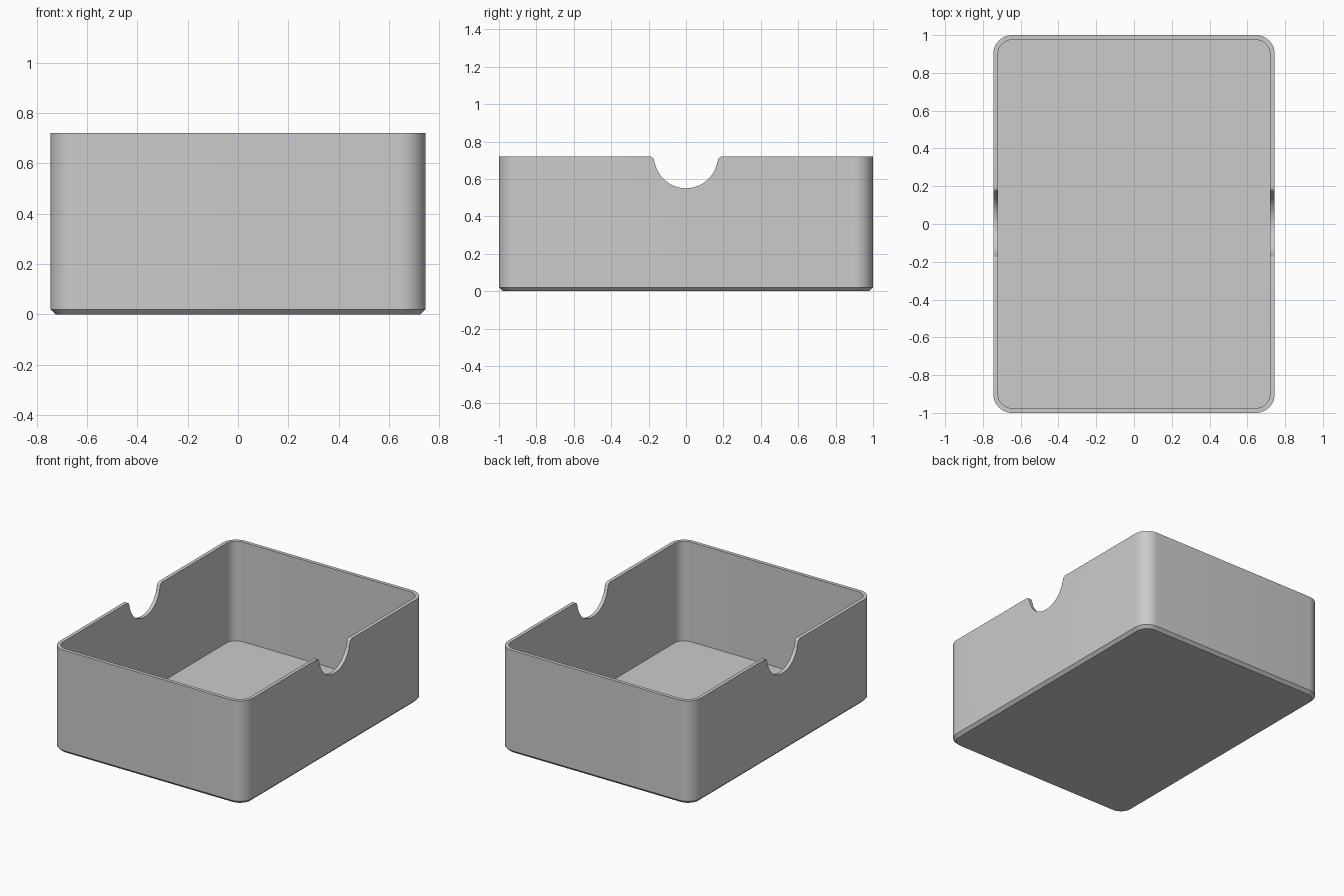
import bpy, bmesh, math

cube = bpy.data.objects.get("Cube")
if cube:
    bpy.data.objects.remove(cube, do_unlink=True)

HALF_X, HALF_Y, HEIGHT = 0.745, 1.0, 0.72
WALL, FLOOR, RADIUS, CHAMFER = 0.025, 0.025, 0.1, 0.02
NOTCH, FILLET = 0.17, 0.025

gray = bpy.data.materials.new("light gray")
gray.use_nodes = True
color = (0.6, 0.6, 0.6, 1)
gray.diffuse_color = color
gray.node_tree.nodes["Principled BSDF"].inputs["Base Color"].default_value = color


def arc(cx, cy, r, start, end, steps):
    """Points along a circular arc, angles in degrees."""
    angles = [math.radians(start + (end - start) * i / steps) for i in range(steps + 1)]
    return [(cx + r * math.cos(a), cy + r * math.sin(a)) for a in angles]


def rounded_rectangle(inset):
    r = RADIUS - inset
    x, y = HALF_X - RADIUS, HALF_Y - RADIUS
    corners = [(x, y), (-x, y), (-x, -y), (x, -y)]
    return [p for i, (cx, cy) in enumerate(corners)
            for p in arc(cx, cy, r, 90 * i, 90 * i + 90, 12)]


def loft(name, rings):
    """Closed solid skinned through equal-length rings of points."""
    bm = bmesh.new()
    loops = [[bm.verts.new(p) for p in ring] for ring in rings]
    for a, b in zip(loops, loops[1:]):
        for i in range(len(a)):
            j = (i + 1) % len(a)
            bm.faces.new((a[i], a[j], b[j], b[i]))
    bm.faces.new(loops[0])
    bm.faces.new(loops[-1])
    bmesh.ops.recalc_face_normals(bm, faces=bm.faces)
    mesh = bpy.data.meshes.new(name)
    bm.to_mesh(mesh)
    bm.free()
    mesh.materials.append(gray)
    obj = bpy.data.objects.new(name, mesh)
    bpy.context.collection.objects.link(obj)
    return obj


# Open tray: chamfered base, outer wall, rim, inner wall, floor
sections = [(CHAMFER, 0), (0, CHAMFER), (0, HEIGHT), (WALL, HEIGHT), (WALL, FLOOR)]
tray = loft("tray", [[(x, y, z) for x, y in rounded_rectangle(inset)]
                     for inset, z in sections])

# Finger notch cutter: half circle with rounded lips, through both sides
lip = NOTCH + FILLET
right_lip = arc(lip, HEIGHT - FILLET, FILLET, 90, 180, 6)
left_lip = [(-y, z) for y, z in reversed(right_lip)]
profile = ([(lip, HEIGHT + 0.1)] + right_lip
           + arc(0, HEIGHT, NOTCH, -10, -170, 32)
           + left_lip + [(-lip, HEIGHT + 0.1)])
cutter = loft("notch_cutter", [[(x, y, z) for y, z in profile] for x in (-1, 1)])
cutter.hide_render = True

bpy.ops.object.select_all(action="DESELECT")
tray.select_set(True)
bpy.context.view_layer.objects.active = tray
cut = tray.modifiers.new("notches", "BOOLEAN")
cut.operation = "DIFFERENCE"
cut.solver = "EXACT"
cut.object = cutter
bpy.ops.object.modifier_apply(modifier=cut.name)
bpy.data.objects.remove(cutter, do_unlink=True)

bpy.ops.object.shade_smooth_by_angle(angle=math.radians(30))
